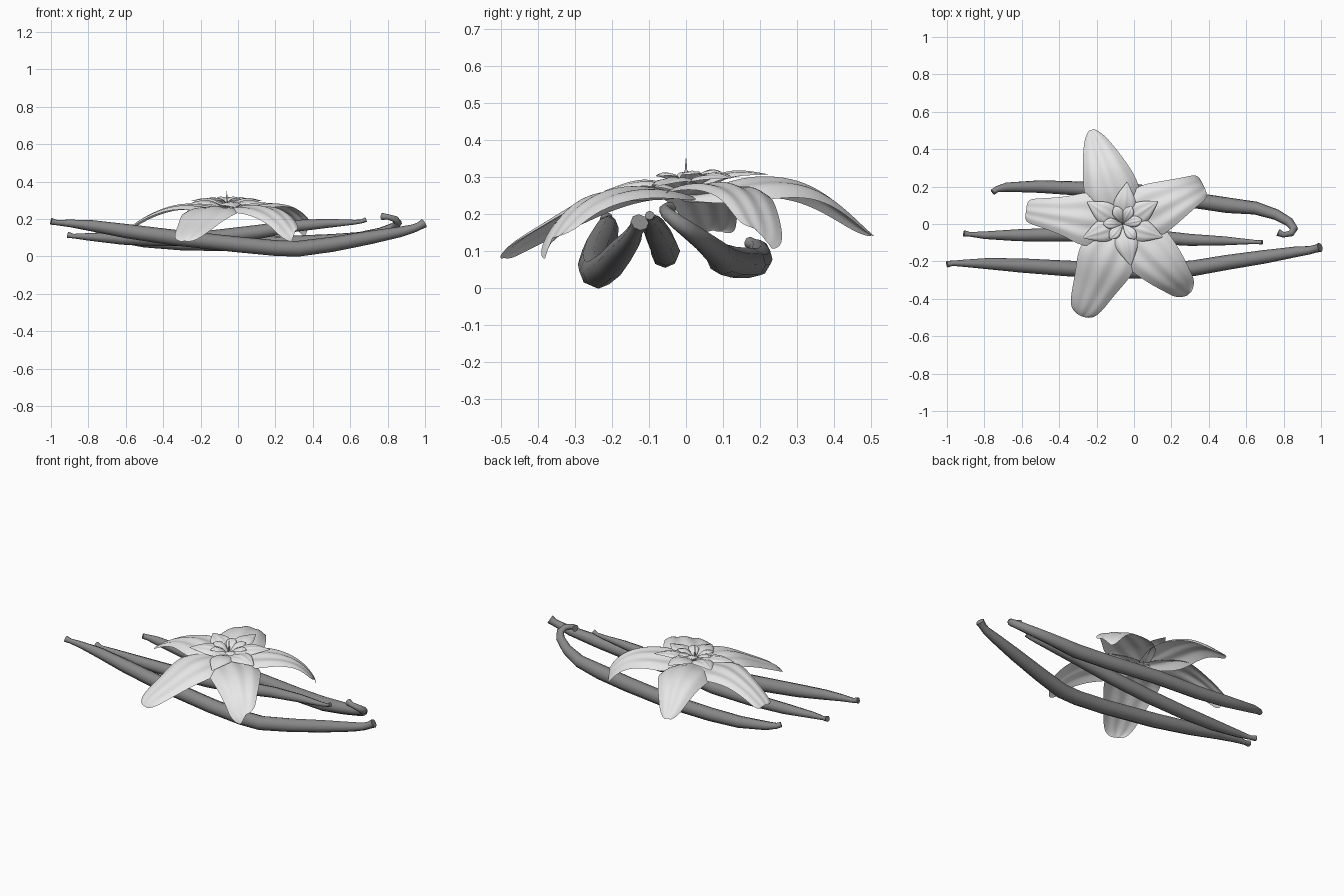
import bpy, bmesh, math
from mathutils import Vector

cube = bpy.data.objects.get("Cube")
if cube:
    bpy.data.objects.remove(cube)


def material(name, grey):
    m = bpy.data.materials.new(name)
    m.use_nodes = True
    m.diffuse_color = (grey, grey, grey, 1)
    m.node_tree.nodes["Principled BSDF"].inputs["Base Color"].default_value = (grey, grey, grey, 1)
    return m


PETAL = material("pale petal", 0.8)
POD = material("dark pod", 0.25)
CENTRE = Vector((-0.06, 0, 0))


def add(name, mesh, mat):
    mesh.materials.clear()
    mesh.materials.append(mat)
    mesh.shade_smooth()
    ob = bpy.data.objects.new(name, mesh)
    bpy.context.collection.objects.link(ob)
    return ob


def pod(name, points):
    """Tapered eight-sided tube through (x, y, z, radius) points."""
    curve = bpy.data.curves.new(name, "CURVE")
    curve.dimensions = "3D"
    curve.bevel_depth = 1
    curve.bevel_resolution = 2
    curve.use_fill_caps = True
    s = curve.splines.new("POLY")
    s.points.add(len(points) - 1)
    for p, (x, y, z, r) in zip(s.points, points):
        p.co, p.radius = (x, y, z, 1), r
    helper = bpy.data.objects.new(name + "_path", curve)
    bpy.context.collection.objects.link(helper)
    bpy.context.view_layer.update()
    deps = bpy.context.evaluated_depsgraph_get()
    mesh = bpy.data.meshes.new_from_object(helper.evaluated_get(deps))
    bpy.data.objects.remove(helper)
    return add(name, mesh, POD)


def petal(name, angle, rows, droop, fold, tilt=0.0, twist=0.0, cols=12):
    """Petal sheet from (distance, height, half width) rows, folded along and twisted outward."""
    a = math.radians(angle)
    out, side = Vector((math.cos(a), math.sin(a), 0)), Vector((-math.sin(a), math.cos(a), 0))
    bm = bmesh.new()
    grid = []
    widest = max(w for _, _, w in rows)
    length = rows[-1][0]
    for r, z, w in rows:
        line = []
        for i in range(cols + 1):
            v = 2 * i / cols - 1
            p = CENTRE + out * r + side * (w * v)
            wave = fold * math.cos(3 * math.pi * v) - droop * v * v
            p.z = z + wave * w / widest + tilt * p.y + twist * v * (r / length) ** 2
            line.append(bm.verts.new(p))
        grid.append(line)
    for lo, hi in zip(grid, grid[1:]):
        for i in range(cols):
            bm.faces.new((lo[i], hi[i], hi[i + 1], lo[i + 1]))
    bmesh.ops.recalc_face_normals(bm, faces=bm.faces)
    if sum(f.normal.z for f in bm.faces) < 0:
        bmesh.ops.reverse_faces(bm, faces=bm.faces)
    mesh = bpy.data.meshes.new(name)
    bm.to_mesh(mesh)
    bm.free()
    ob = add(name, mesh, PETAL)
    sub = ob.modifiers.new("smooth", "SUBSURF")
    sub.levels = sub.render_levels = 2
    return ob


# Three pods with narrow necks and flared tips
pod("front_pod", [
    (-1, -.215, .188, .018), (-.97, -.21, .181, .014), (-.9, -.21, .177, .02),
    (-.78, -.212, .164, .03), (-.6, -.222, .136, .038), (-.35, -.238, .102, .042),
    (0, -.25, .064, .042), (.2, -.246, .045, .042), (.32, -.236, .041, .042),
    (.5, -.205, .064, .04), (.7, -.175, .1, .036), (.87, -.148, .132, .028),
    (.94, -.14, .15, .022), (.97, -.132, .163, .021), (.995, -.125, .178, .025)])
pod("middle_pod", [
    (-.91, -.05, .115, .017), (-.88, -.055, .109, .012), (-.8, -.06, .105, .02),
    (-.62, -.06, .095, .032), (-.4, -.057, .092, .037), (-.15, -.055, .1, .039),
    (.1, -.068, .13, .038), (.3, -.085, .163, .032), (.48, -.09, .177, .024),
    (.62, -.095, .183, .013), (.66, -.097, .187, .01), (.685, -.098, .197, .013)])
pod("back_pod", [
    (-.755, .17, .124, .016), (-.735, .185, .116, .017), (-.68, .197, .106, .025),
    (-.5, .2, .082, .034), (-.3, .19, .07, .038), (0, .175, .068, .041),
    (.3, .13, .07, .042), (.5, .1, .078, .042), (.65, .085, .096, .035),
    (.76, .05, .125, .029), (.83, .01, .155, .025), (.856, -.025, .18, .021),
    (.84, -.05, .2, .018), (.8, -.058, .212, .015), (.77, -.045, .214, .02)])

# Five large outer petals, broad at the base and narrowing outward
petal("back_petal", 108.5, [
    (0, .25, .04), (.09, .274, .12), (.17, .3, .155), (.28, .3, .13), (.36, .275, .105),
    (.43, .23, .08), (.5, .168, .048), (.53, .145, .015)], .055, .006)
petal("left_petal", 25.5, [
    (0, .25, .04), (.08, .268, .12), (.16, .283, .152), (.25, .286, .128), (.33, .272, .105),
    (.4, .24, .085), (.45, .19, .075), (.473, .155, .06), (.478, .14, .03)],
    .025, .006, twist=-.03)
petal("front_left_petal", -46, [
    (0, .25, .04), (.09, .265, .12), (.18, .274, .148), (.27, .27, .132), (.36, .243, .11),
    (.43, .2, .085), (.475, .155, .072), (.505, .122, .04), (.515, .112, .015)],
    .03, .006, twist=.03)
petal("front_right_petal", 245.5, [
    (0, .25, .04), (.1, .268, .13), (.2, .268, .165), (.29, .235, .14), (.38, .185, .113),
    (.46, .145, .095), (.515, .11, .072), (.535, .088, .04), (.54, .082, .01)], .025, .006)
petal("right_petal", 172, [
    (0, .25, .04), (.1, .268, .13), (.19, .281, .15), (.26, .277, .125), (.33, .26, .1),
    (.41, .228, .083), (.48, .187, .07), (.515, .162, .06), (.522, .155, .035)], .025, .006)

# Star of six small petals, then a ring of tiny ones around the cup
for i, angle in enumerate((-79, -18, 33, 84, 148, 199)):
    petal(f"star_petal_{i + 1}", angle, [
        (.02, .268, .03), (.06, .29, .056), (.1, .303, .064), (.14, .305, .054),
        (.18, .297, .03), (.21, .289, .012), (.225, .285, .002)], .015, .004, .1, cols=8)
    petal(f"cup_petal_{i + 1}", angle + 30, [
        (.008, .272, .006), (.03, .3, .018), (.06, .315, .032), (.085, .317, .026),
        (.105, .308, .004)], .008, .003, .06, cols=8)

# Thin pistil at the centre
bm = bmesh.new()
bmesh.ops.create_cone(bm, cap_ends=True, segments=8, radius1=.008, radius2=.001, depth=.09)
bmesh.ops.translate(bm, verts=bm.verts, vec=CENTRE + Vector((0, 0, .305)))
mesh = bpy.data.meshes.new("pistil")
bm.to_mesh(mesh)
bm.free()
add("pistil", mesh, PETAL)
